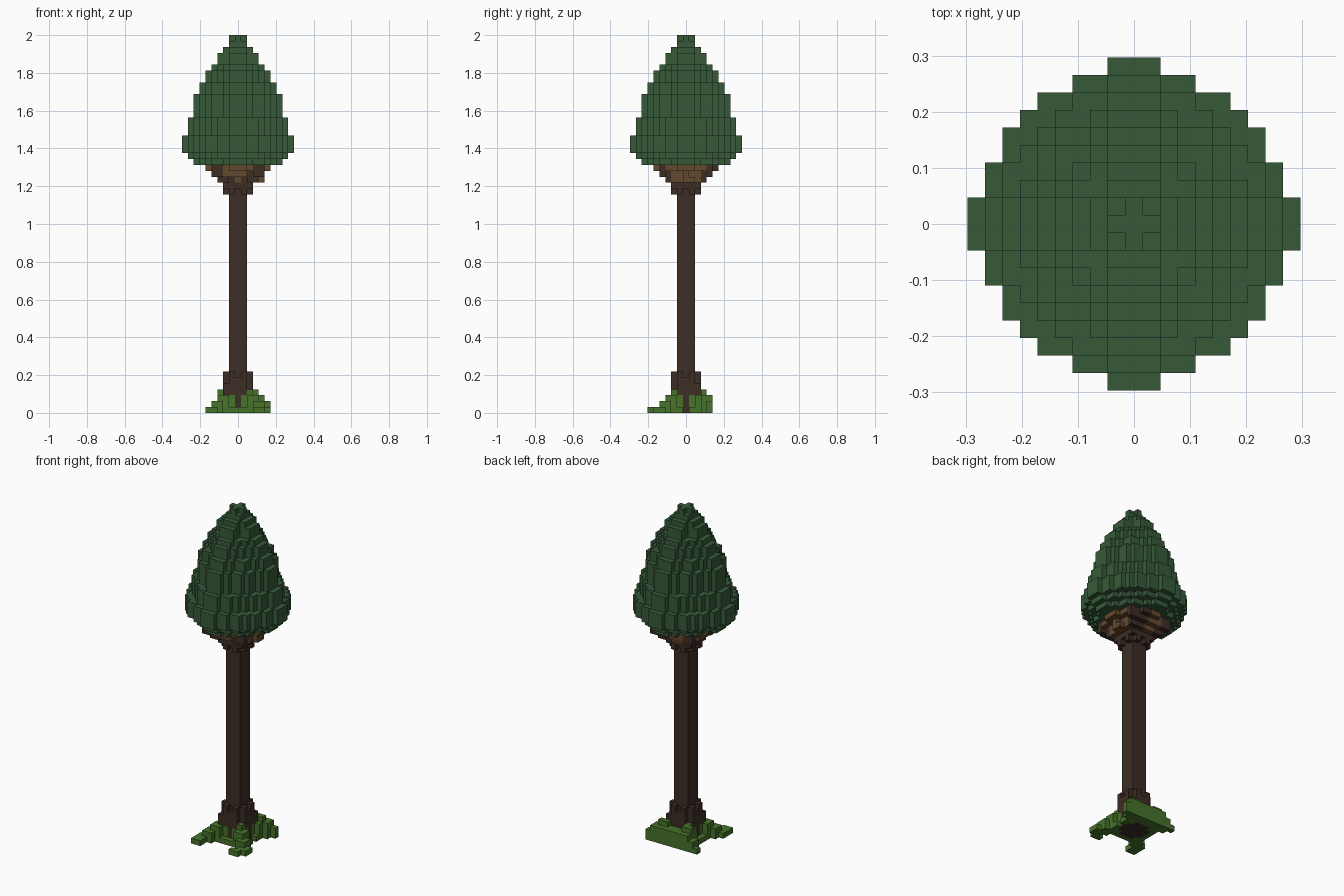
import bpy
import bmesh
from mathutils import Vector

UNIT = 2 / 64  # edge of one block

if "Cube" in bpy.data.objects:
    bpy.data.objects.remove(bpy.data.objects["Cube"])


def material(name, color):
    mat = bpy.data.materials.new(name)
    mat.use_nodes = True
    mat.diffuse_color = (*color, 1)
    mat.node_tree.nodes["Principled BSDF"].inputs["Base Color"].default_value = (*color, 1)
    return mat


PARTS = {
    "foliage": material("dark green", (0.037, 0.102, 0.04)),
    "trunk": material("dark brown", (0.045, 0.026, 0.018)),
    "inner_branches": material("light brown", (0.127, 0.066, 0.027)),
    "grass_mound": material("grass green", (0.062, 0.17, 0.024)),
}

grid = {}  # block position -> part name


def column(part, x, y, bottom, top):
    for z in range(bottom, top):
        grid[x, y, z] = part


def disc(part, z, radius, cx=0, cy=0):
    for x in range(-10, 11):
        for y in range(-10, 11):
            if (x - cx) ** 2 + (y - cy) ** 2 <= radius ** 2:
                grid[x, y, z] = part


def sides(distance, half):
    """Cells on the four straight sides of a square ring."""
    for t in range(-half, half + 1):
        for s in (-distance, distance):
            yield s, t
            yield t, s


# Grass: four sloping diagonal lobes with a filled back
for x in range(-5, 6):
    for y in range(-5, 5):
        reach = max(abs(x), abs(y))
        height = 0
        if abs(abs(x) - abs(y)) <= 1:
            height = 6 - reach
            if y > 2 and x > -4:
                height += 1
        elif y > 1 and abs(x) < 4:
            height = 3
        elif reach <= 3:
            height = 1
        if y == 0 and x > 0:
            height = 0
        column("grass_mound", x, y, 0, height)
for x in (-5, -4, 3, 4):
    column("grass_mound", x, -6, 0, 1)

# Trunk: square post, root flare and branch flare
for x in range(-1, 2):
    for y in range(-1, 2):
        column("trunk", x, y, 0, 42)
for x, y in sides(2, 1):
    root_top = 6 if x * y == 0 else 7
    column("trunk", x, y, 0 if x * y == 0 else 3, root_top)
    column("trunk", x, y, 38 if x * y == 0 else 37, 40)
for x, y in ((2, 2), (-2, -2)):
    column("trunk", x, y, 3, 5)
for x in range(-2, 3):
    for y in range(-2, 3):
        if abs(x) + abs(y) <= 3:
            grid[x, y, 0] = "trunk"

# Pale inner branches flaring up under the crown
disc("inner_branches", 39, 3.4, 0.7, 0.5)
disc("inner_branches", 40, 4.4, -0.3)
disc("inner_branches", 41, 5.1)
for x in range(-1, 2):
    for y in range(-1, 2):
        column("trunk", x, y, 36, 42)

# Dark boughs climbing outwards
for sx in (-1, 1):
    for sy in (-1, 1):
        for i in (2, 3, 4):
            column("trunk", sx * i, sy * i, 36 + i, 38 + i)
            column("trunk", sx * (i - 1), sy * i, 36 + i, 38 + i)
for i in (3, 4, 5):
    column("trunk", 1, i, 36 + i, 37 + i)
    column("trunk", 2, i, 36 + i, 37 + i)

# Foliage: stacked round layers, (radius, layer count) from the bottom
z = 42
for radius, count in ((7, 1), (8, 1), (9, 3), (8, 3), (7, 4), (6, 2),
                      (5, 2), (4, 1), (3, 2), (2, 1), (1, 2)):
    for _ in range(count):
        disc("foliage", z, radius - 0.3)
        for x, y in sides(radius, 1):
            if z < 63 or x * y == 0:
                grid[x, y, z] = "foliage"
        z += 1

# Skin every part with its exposed block faces
AXES = [Vector(v) for v in ((1, 0, 0), (0, 1, 0), (0, 0, 1))]
for part, mat in PARTS.items():
    bm = bmesh.new()
    for cell, owner in grid.items():
        if owner != part:
            continue
        for a in range(3):
            for sign in (-1, 1):
                normal = AXES[a] * sign
                center = Vector(cell)
                if tuple(int(c) for c in center + normal) in grid:
                    continue
                u = AXES[(a + 1) % 3] / 2
                v = AXES[(a + 2) % 3] / 2 * sign
                middle = center + normal / 2 + AXES[2] / 2
                corners = (-u - v, u - v, u + v, -u + v)
                bm.faces.new([bm.verts.new((middle + c) * UNIT) for c in corners])
    bmesh.ops.remove_doubles(bm, verts=bm.verts, dist=UNIT / 100)
    mesh = bpy.data.meshes.new(part)
    bm.to_mesh(mesh)
    bm.free()
    mesh.materials.append(mat)
    bpy.context.collection.objects.link(bpy.data.objects.new(part, mesh))
